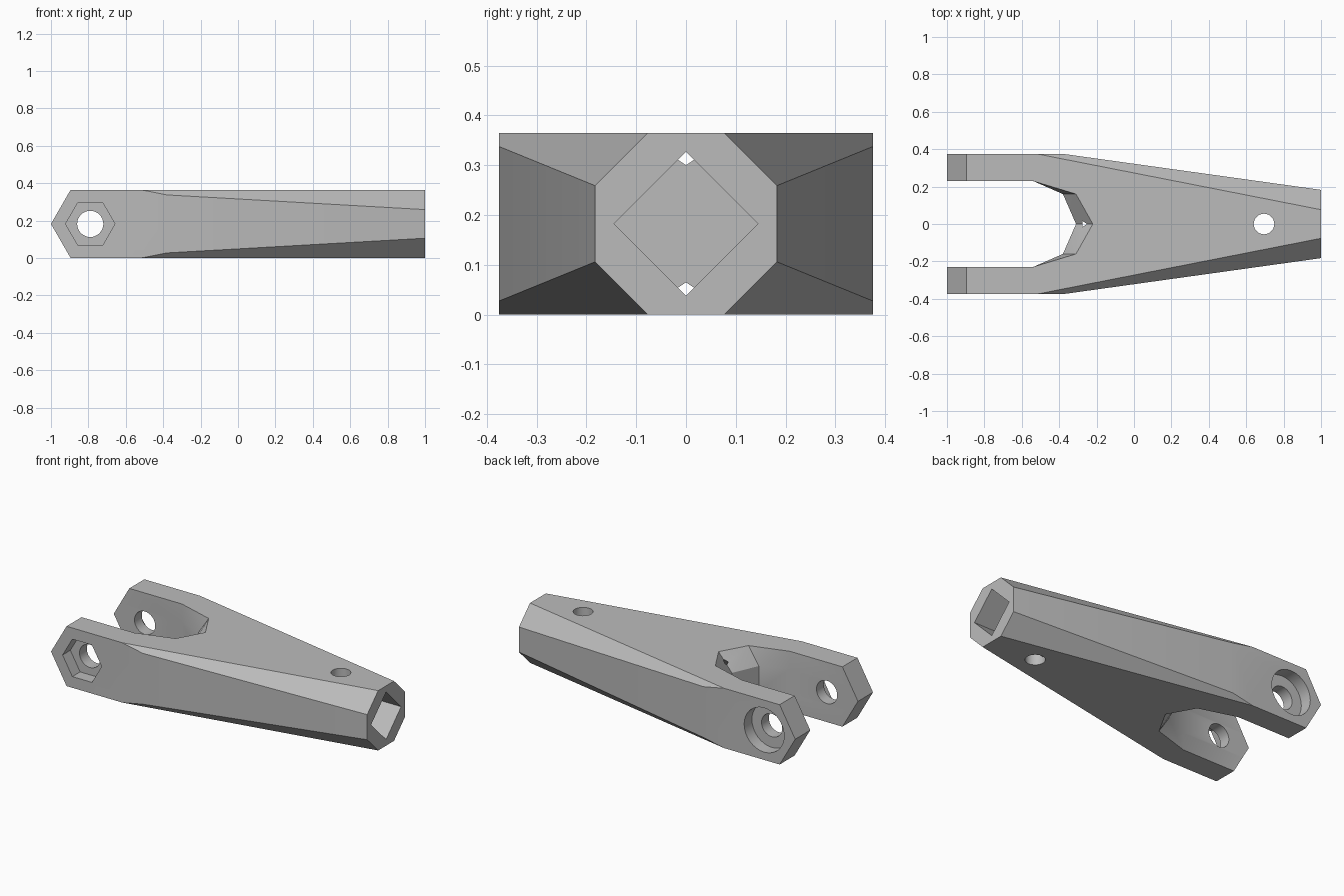
import bpy, bmesh, math
from mathutils import Matrix, Vector

cube = bpy.data.objects.get("Cube")
if cube:
    bpy.data.objects.remove(cube, do_unlink=True)

H = 0.365            # overall height
MID = H / 2
FLAT = 0.0765        # half width of the octagon flats
PIN_X = -0.79        # pin axis through both arms
ARM_Y = 0.375        # outer face of the arms

grey = bpy.data.materials.new("light_grey")
grey.use_nodes = True
colour = (0.5, 0.5, 0.5, 1)
grey.diffuse_color = colour
grey.node_tree.nodes["Principled BSDF"].inputs["Base Color"].default_value = colour


def make_object(name, bm):
    bmesh.ops.recalc_face_normals(bm, faces=bm.faces[:])
    mesh = bpy.data.meshes.new(name)
    bm.to_mesh(mesh)
    bm.free()
    mesh.materials.append(grey)
    obj = bpy.data.objects.new(name, mesh)
    bpy.context.collection.objects.link(obj)
    return obj


def prism_cutter(name, start, end, radius, sides, spin=0):
    """Straight prism between two points, used for holes and pockets."""
    start, end = Vector(start), Vector(end)
    axis = end - start
    turn = axis.to_track_quat('Z', 'Y').to_matrix().to_4x4()
    place = Matrix.Translation((start + end) / 2) @ turn @ Matrix.Rotation(spin, 4, 'Z')
    bm = bmesh.new()
    bmesh.ops.create_cone(bm, cap_ends=True, segments=sides, radius1=radius,
                          radius2=radius, depth=axis.length, matrix=place)
    return make_object(name, bm)


# Body: convex fork blank with hexagonal arm ends tapering to an octagon
bm = bmesh.new()
for sy in (-1, 1):
    bm.verts.new((-1, sy * ARM_Y, MID))
    for sz in (-1, 1):
        for x, y, z in ((-0.895, ARM_Y, MID), (-0.52, ARM_Y, MID),
                        (-0.38, ARM_Y, 0.155), (1, MID, FLAT), (1, FLAT, MID)):
            bm.verts.new((x, sy * y, MID + sz * z))
bmesh.ops.convex_hull(bm, input=bm.verts[:])
bmesh.ops.dissolve_limit(bm, angle_limit=math.radians(1.5),
                         verts=bm.verts[:], edges=bm.edges[:])
body = make_object("fork_body", bm)


# Slot between the arms, with chamfered inner end
def slot_outline(corner_x, tip_x):
    side = [(-1.2, 0.23), (-0.54, 0.23), (corner_x, 0.16)]
    return [(x, -y) for x, y in side] + [(tip_x, 0)] + side[::-1]


wide, narrow = slot_outline(-0.31, -0.22), slot_outline(-0.38, -0.31)
levels = [(-0.1, wide), (0, wide), (MID - FLAT, narrow),
          (MID + FLAT, narrow), (H, wide), (H + 0.1, wide)]
bm = bmesh.new()
rings = [[bm.verts.new((x, y, z)) for x, y in outline] for z, outline in levels]
for level, (low, high) in enumerate(zip(rings, rings[1:])):
    for i in range(7):
        j = (i + 1) % 7
        # the diagonal starts at the wide ring's arm corner
        if (level < 2) == (i in (1, 2)):
            tris = ((low[i], low[j], high[j]), (low[i], high[j], high[i]))
        else:
            tris = ((low[i], low[j], high[i]), (low[j], high[j], high[i]))
        for tri in tris:
            bm.faces.new(tri)
bm.faces.new(rings[0])
bm.faces.new(rings[-1])
cutters = [make_object("slot_cutter", bm)]

# Pin hole, nut pocket, bolt head pocket, vertical hole and square socket
DEPTH = 0.075
cutters += [
    prism_cutter("pin_cutter", (PIN_X, -0.6, MID), (PIN_X, 0.6, MID), 0.07, 32),
    prism_cutter("nut_cutter", (PIN_X, -0.6, MID), (PIN_X, DEPTH - ARM_Y, MID),
                 0.132, 6, math.pi / 2),
    prism_cutter("bolt_head_cutter", (PIN_X, ARM_Y - DEPTH, MID), (PIN_X, 0.6, MID),
                 0.135, 32),
    prism_cutter("cross_hole_cutter", (0.695, 0, -0.1), (0.695, 0, H + 0.1), 0.055, 32),
    prism_cutter("socket_cutter", (-0.275, 0, MID), (1.1, 0, MID), 0.145, 4),
]

bpy.ops.object.select_all(action='DESELECT')
bpy.context.view_layer.objects.active = body
body.select_set(True)
for cutter in cutters:
    mod = body.modifiers.new(cutter.name, 'BOOLEAN')
    mod.operation = 'DIFFERENCE'
    mod.solver = 'EXACT'
    mod.object = cutter
    bpy.ops.object.modifier_apply(modifier=mod.name)
for cutter in cutters:
    bpy.data.objects.remove(cutter, do_unlink=True)

bpy.ops.object.shade_smooth_by_angle(angle=math.radians(30))
